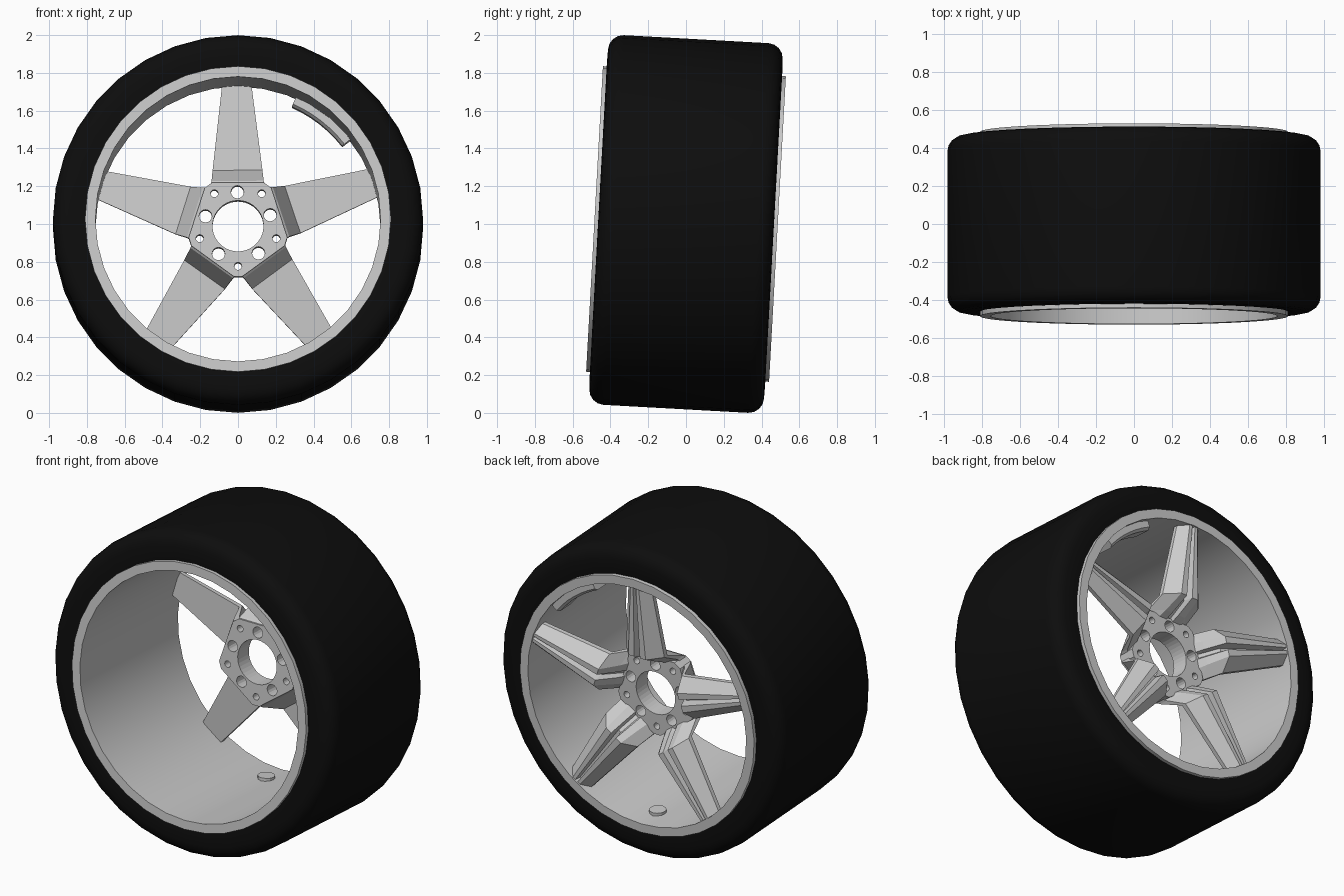
import bpy, bmesh
from math import sin, cos, pi, radians
from mathutils import Matrix

if "Cube" in bpy.data.objects:
    bpy.data.objects.remove(bpy.data.objects["Cube"])

# The wheel axle runs along local Y, tilted a little (camber) and lifted to the ground
TILT = Matrix.Translation((0, 0, 1)) @ Matrix.Rotation(radians(-3.15), 4, 'X')
SEG = 36


def finish(name, bm, smooth=None, mat=None):
    bmesh.ops.recalc_face_normals(bm, faces=bm.faces)
    bm.transform(TILT)
    me = bpy.data.meshes.new(name)
    bm.to_mesh(me)
    bm.free()
    ob = bpy.data.objects.new(name, me)
    bpy.context.collection.objects.link(ob)
    if mat:
        me.materials.append(mat)
    if smooth:
        bpy.ops.object.select_all(action='DESELECT')
        ob.select_set(True)
        bpy.context.view_layer.objects.active = ob
        bpy.ops.object.shade_smooth_by_angle(angle=radians(smooth))
    return ob


def skin(bm, rings, closed=False):
    """Bridge closed rings of points; cap the ends unless closed."""
    rows = [[bm.verts.new(p) for p in ring] for ring in rings]
    n, m = len(rows), len(rows[0])
    for i in range(n if closed else n - 1):
        a, b = rows[i], rows[(i + 1) % n]
        for j in range(m):
            k = (j + 1) % m
            bm.faces.new((a[j], a[k], b[k], b[j]))
    if not closed:
        bm.faces.new(rows[0])
        bm.faces.new(rows[-1][::-1])


def sweep(bm, profile, a0=0, a1=2 * pi, n=SEG):
    """Turn a closed (radius, height) profile about the axle."""
    full = a1 - a0 > 6.28
    angles = [a0 + (a1 - a0) * i / n for i in range(n if full else n + 1)]
    skin(bm, [[(r * cos(a), h, r * sin(a)) for r, h in profile] for a in angles], full)


def rod(bm, x, z, radius, h0, h1, n=16):
    ring = [(x + radius * cos(2 * pi * i / n), z + radius * sin(2 * pi * i / n)) for i in range(n)]
    skin(bm, [[(px, h, pz) for px, pz in ring] for h in (h0, h1)])


# Tyre: flat tread, rounded shoulders
black = bpy.data.materials.new("rubber")
black.diffuse_color = (0.004, 0.004, 0.004, 1)
black.use_nodes = True
black.node_tree.nodes["Principled BSDF"].inputs["Base Color"].default_value = black.diffuse_color
half = [(0.77, 0.455), (0.83, 0.465), (0.90, 0.463)]
half += [(0.90 + 0.08 * sin(t), 0.383 + 0.08 * cos(t)) for t in (pi / 8, pi / 4, 3 * pi / 8, pi / 2)]
bm = bmesh.new()
sweep(bm, half + [(r, -h) for r, h in reversed(half)])
finish("tyre", bm, 40, black)

# Rim barrel with a lip at each end
half = [(0.775, 0.45), (0.81, 0.46), (0.81, 0.485), (0.755, 0.485)]
bm = bmesh.new()
sweep(bm, half + [(r, -h) for r, h in reversed(half)])
finish("rim_barrel", bm, 30)

# Hub: five-sided plate with clipped corners, bored for axle and bolts
bm = bmesh.new()
ring = []
for k in range(5):
    for d in (-5, 5):
        a = radians(-90 + 72 * k + d)
        ring.append((0.268 * cos(a), 0.268 * sin(a)))
skin(bm, [[(x, h, z) for x, z in ring] for h in (0.19, 0.30)])
hub = finish("hub", bm)

bm = bmesh.new()
rod(bm, 0, 0, 0.135, 0.1, 0.4, 40)
for k in range(5):
    a = radians(91 + 72 * k)
    rod(bm, 0.18 * cos(a), 0.18 * sin(a), 0.034, 0.1, 0.4)
    a = radians(-90 + 72 * k)
    rod(bm, 0.213 * cos(a), 0.213 * sin(a), 0.02, 0.1, 0.4)
cutter = finish("hub_bores", bm)
cutter.hide_render = True
mod = hub.modifiers.new("bores", 'BOOLEAN')
mod.object = cutter
mod.solver = 'EXACT'
bpy.context.view_layer.objects.active = hub
bpy.ops.object.modifier_apply(modifier=mod.name)
bpy.data.objects.remove(cutter)

# Spokes: stepped arms with a twin rib and a centre groove on the outer side
# radius, base half width, rib half width, groove half width, inner / edge / rib / groove heights
stations = [
    (0.217, 0.145, 0.075, 0.022, 0.19, 0.245, 0.300, 0.265),
    (0.240, 0.138, 0.070, 0.022, 0.21, 0.270, 0.350, 0.300),
    (0.305, 0.132, 0.060, 0.020, 0.36, 0.390, 0.472, 0.410),
    (0.765, 0.077, 0.028, 0.009, 0.40, 0.425, 0.478, 0.440),
]
for k in range(5):
    bm = bmesh.new()
    rings = []
    for r, wb, wr, g, hi, he, ht, hg in stations:
        side = [(wb, hi), (wb, he), (wr, ht), (g, ht), (g * 0.5, hg)]
        section = side + [(-x, h) for x, h in reversed(side)]
        rings.append([(x, h, r) for x, h in section])
    skin(bm, rings)
    bm.transform(Matrix.Rotation(radians(72 * k - 0.5), 4, 'Y'))
    finish(f"spoke_{k + 1}", bm)

# Balance weight strip inside the barrel
bm = bmesh.new()
sweep(bm, [(0.76, 0.30), (0.715, 0.30), (0.70, 0.32), (0.70, 0.43), (0.715, 0.45), (0.76, 0.45)],
      radians(38), radians(66), 6)
finish("balance_weight", bm)

# Valve seat at the bottom of the barrel
bm = bmesh.new()
rod(bm, 0, 0, 0.05, 0, 0.025, 12)
bm.transform(Matrix.Translation((0, 0.32, -0.76)) @ Matrix.Rotation(pi / 2, 4, 'X'))
finish("valve_seat", bm)
